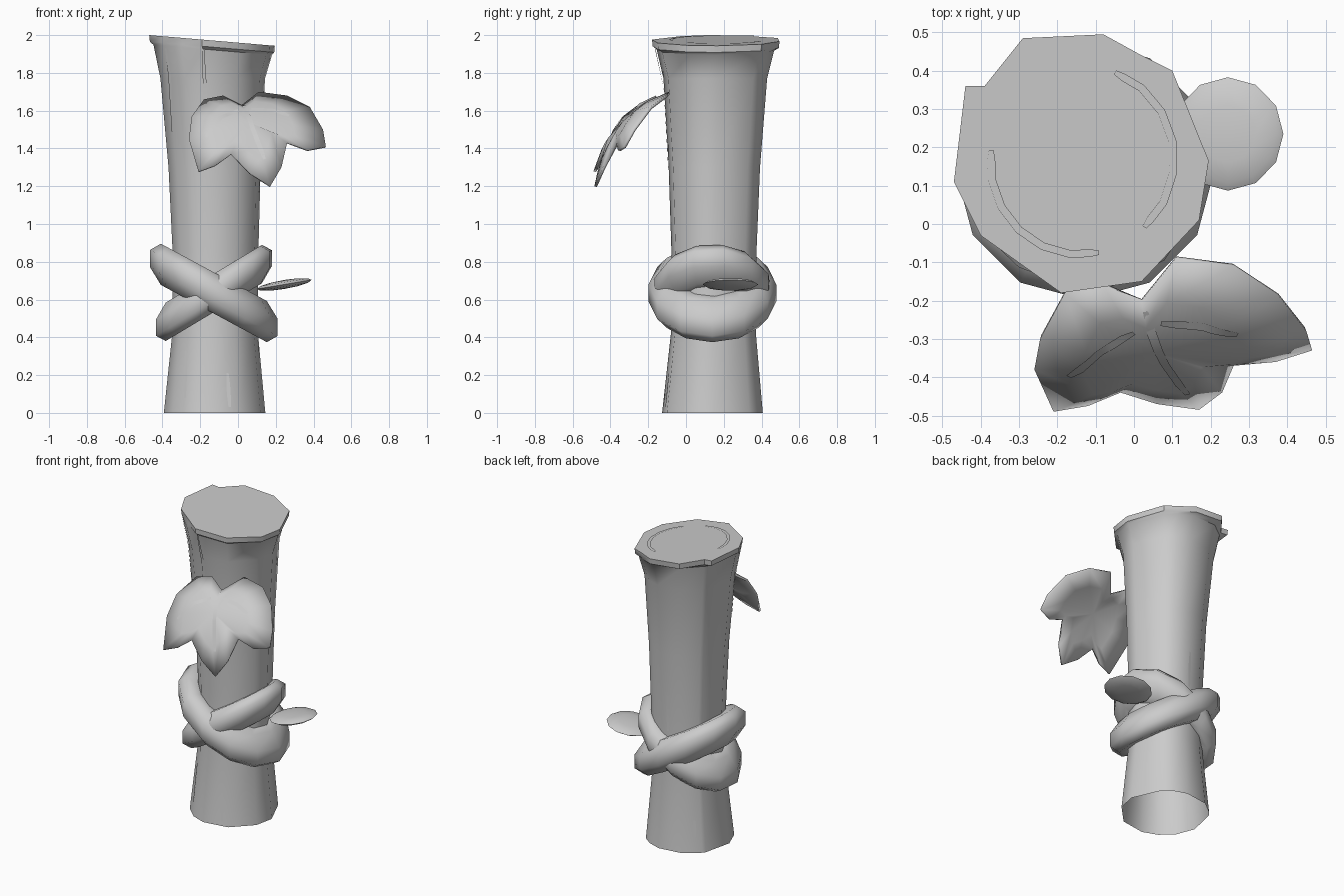
import bpy, bmesh
from math import radians, cos, sin, atan2, pi, hypot
from mathutils import Vector, Matrix
from mathutils.bvhtree import BVHTree

cube = bpy.data.objects.get("Cube")
if cube:
    bpy.data.objects.remove(cube, do_unlink=True)

grey = bpy.data.materials.new("plain_grey")
grey.use_nodes = True
grey.diffuse_color = (0.6, 0.6, 0.6, 1)
grey.node_tree.nodes["Principled BSDF"].inputs["Base Color"].default_value = grey.diffuse_color


def finish(name, bm, angle=40, normals=True):
    if normals:
        bmesh.ops.recalc_face_normals(bm, faces=bm.faces)
    mesh = bpy.data.meshes.new(name)
    bm.to_mesh(mesh)
    bm.free()
    obj = bpy.data.objects.new(name, mesh)
    bpy.context.collection.objects.link(obj)
    mesh.materials.append(grey)
    bpy.ops.object.select_all(action='DESELECT')
    obj.select_set(True)
    bpy.context.view_layer.objects.active = obj
    bpy.ops.object.shade_smooth_by_angle(angle=radians(angle))
    return obj


def bridge(bm, a, b):
    n = len(a)
    for i in range(n):
        bm.faces.new((a[i], a[(i + 1) % n], b[(i + 1) % n], b[i]))


def strip(name, tree, path, ray, width):
    """Thin tapered plate laid on a surface along a path."""
    bm = bmesh.new()
    ray = Vector(ray).normalized()
    path = [Vector(p) for p in path]
    # subdivide the path so the plate follows the surface
    fine = []
    for a, b in zip(path, path[1:]):
        fine += [a.lerp(b, t / 3) for t in range(3)]
    fine.append(path[-1])
    pairs = []
    for i, p in enumerate(fine):
        run = fine[min(i + 1, len(fine) - 1)] - fine[max(i - 1, 0)]
        side = run.cross(ray).normalized()
        half = width * (0.3 if i in (0, len(fine) - 1) else 0.5)
        pair = []
        for s in (-half, half):
            hit = tree.ray_cast(p + side * s - ray, ray)[0]
            pair.append(bm.verts.new((hit or p + side * s) - ray * 0.004))
        pairs.append(pair)
    for (a, b), (c, d) in zip(pairs, pairs[1:]):
        f = bm.faces.new((a, b, d, c))
        f.normal_update()
        if f.normal.dot(ray) > 0:
            f.normal_flip()
    return finish(name, bm, normals=False)


# Trunk: chipped rim outline, round rings below, open underneath
cx, cy = -0.135, 0.155
rim = [(-0.44, 0.36), (-0.39, 0.36), (-0.29, 0.485), (-0.08, 0.495), (0.02, 0.44),
       (0.10, 0.40), (0.195, 0.165), (0.17, 0.01), (0.02, -0.15), (-0.19, -0.18),
       (-0.295, -0.105), (-0.40, -0.03), (-0.47, 0.11)]
angles = [atan2(y - cy, x - cx) for x, y in rim]


def rim_height(x):
    return 2.0 - (x + 0.47) * 0.085


bm = bmesh.new()
rings = [[bm.verts.new((x, y, rim_height(x))) for x, y in rim]]
rings.append([bm.verts.new((cx + (x - cx) * 0.99, cy + (y - cy) * 0.99, rim_height(x) - 0.035))
              for x, y in rim])
for x0, y0, z, r in [(cx, cy, 1.92, 0.315), (cx, cy, 1.77, 0.278), (-0.125, 0.15, 1.3, 0.245),
                     (-0.12, 0.148, 0.85, 0.228), (-0.122, 0.145, 0.42, 0.228),
                     (-0.125, 0.14, 0, 0.27)]:
    ring = []
    for a in angles:
        x = x0 + r * cos(a)
        tilt = rim_height(x) - 1.97 if z > 1.9 else 0
        ring.append(bm.verts.new((x, y0 + r * sin(a), z + tilt)))
    rings.append(ring)
for a, b in zip(rings, rings[1:]):
    bridge(bm, a, b)
bm.faces.new(rings[0])
bmesh.ops.recalc_face_normals(bm, faces=bm.faces)
trunk_tree = BVHTree.FromBMesh(bm)
finish("trunk", bm, 40)

# Bark cracks: direction angle around the trunk, upper and lower height
for i, (a0, z0, a1, z1) in enumerate([(-126, 0.33, -123, 0.08), (-72, 0.21, -71, 0.03),
                                      (-99, 1.93, -97, 1.3), (-142, 1.93, -146, 1.49),
                                      (88, 1.02, 88, 0.78), (132, 0.21, 132, 0.1)]):
    mid = radians((a0 + a1) / 2)
    ends = [(cx + 0.3 * cos(radians(a)), cy + 0.3 * sin(radians(a)), z)
            for a, z in ((a0, z0), (a1, z1))]
    strip(f"bark_crack_{i + 1}", trunk_tree, ends, (-cos(mid), -sin(mid), 0), 0.02)

# Growth rings on the cut top
for name, x, y, start, end in [("growth_ring_right", -0.13, 0.17, -48, 70),
                               ("growth_ring_left", -0.14, 0.16, 172, 282)]:
    arc = [radians(start + (end - start) * t / 6) for t in range(7)]
    strip(name, trunk_tree, [(x + 0.235 * cos(a), y + 0.24 * sin(a), 2) for a in arc],
          (0, 0, -1), 0.02)


# Vine: two crossed low-poly loops around the trunk
def vine_loop(name, major, minor, tilt, turn):
    bm = bmesh.new()
    loops = []
    for i in range(12):
        a = 2 * pi * i / 12 + turn
        ring = []
        for j in range(8):
            b = 2 * pi * j / 8 + pi / 8
            r = major + minor * cos(b) * 0.9
            x, y = r * cos(a), r * sin(a)
            ring.append(bm.verts.new((-0.128 + x, 0.14 + y, 0.635 + minor * sin(b) + x * tilt)))
        loops.append(ring)
    for i in range(12):
        bridge(bm, loops[i], loops[(i + 1) % 12])
    return finish(name, bm, 60)


vine_loop("vine_loop_outer", 0.24, 0.118, -0.54, 0)
vine_loop("vine_loop_inner", 0.222, 0.11, 0.6, 0.2)

# Small leaf on the vine: flattened bud shape
bm = bmesh.new()
bmesh.ops.create_uvsphere(bm, u_segments=12, v_segments=6, radius=1)
for v in bm.verts:
    v.co = Vector((0.245 + 0.145 * v.co.x, 0.235 + 0.148 * v.co.y,
                   0.68 + 0.024 * v.co.z + 0.024 * v.co.x))
finish("small_leaf", bm, 60)

# Large lobed leaf: outline, raised middle ring and centre
outline = [(0.02, -0.20, 1.63), (-0.08, -0.16, 1.68), (-0.18, -0.18, 1.66), (-0.245, -0.30, 1.57),
           (-0.26, -0.38, 1.45), (-0.21, -0.49, 1.28), (-0.12, -0.475, 1.31), (-0.035, -0.44, 1.37),
           (0.06, -0.47, 1.27), (0.17, -0.485, 1.2), (0.23, -0.44, 1.3), (0.26, -0.37, 1.43),
           (0.37, -0.36, 1.39), (0.465, -0.33, 1.41), (0.45, -0.28, 1.5), (0.38, -0.19, 1.62),
           (0.26, -0.11, 1.68), (0.11, -0.09, 1.70)]
out = Vector((0, -0.8, 0.6))
centre = Vector((0.05, -0.32, 1.53))
bm = bmesh.new()
edge = [bm.verts.new(p) for p in outline]
middle = [bm.verts.new(centre.lerp(Vector(p), 0.6) + out * 0.03) for p in outline]
bridge(bm, edge, middle)
hub = bm.verts.new(centre + out * 0.02)
for i in range(len(middle)):
    bm.faces.new((middle[i], middle[(i + 1) % len(middle)], hub))
bmesh.ops.recalc_face_normals(bm, faces=bm.faces)
if sum((f.normal.dot(out) for f in bm.faces)) < 0:
    bmesh.ops.reverse_faces(bm, faces=bm.faces)
leaf_tree = BVHTree.FromBMesh(bm)
leaf = finish("large_leaf", bm, 60, normals=False)
thick = leaf.modifiers.new("thickness", 'SOLIDIFY')
thick.thickness = 0.014
thick.offset = -1

# Leaf veins
for name, path in [("vein_middle", [(0.03, -0.22, 1.62), (0.08, -0.34, 1.48), (0.14, -0.44, 1.34)]),
                   ("vein_left", [(0.0, -0.28, 1.6), (-0.09, -0.33, 1.56), (-0.17, -0.41, 1.47)]),
                   ("vein_right", [(0.07, -0.26, 1.61), (0.18, -0.265, 1.6), (0.27, -0.285, 1.57)])]:
    strip(name, leaf_tree, path, -out, 0.024)
